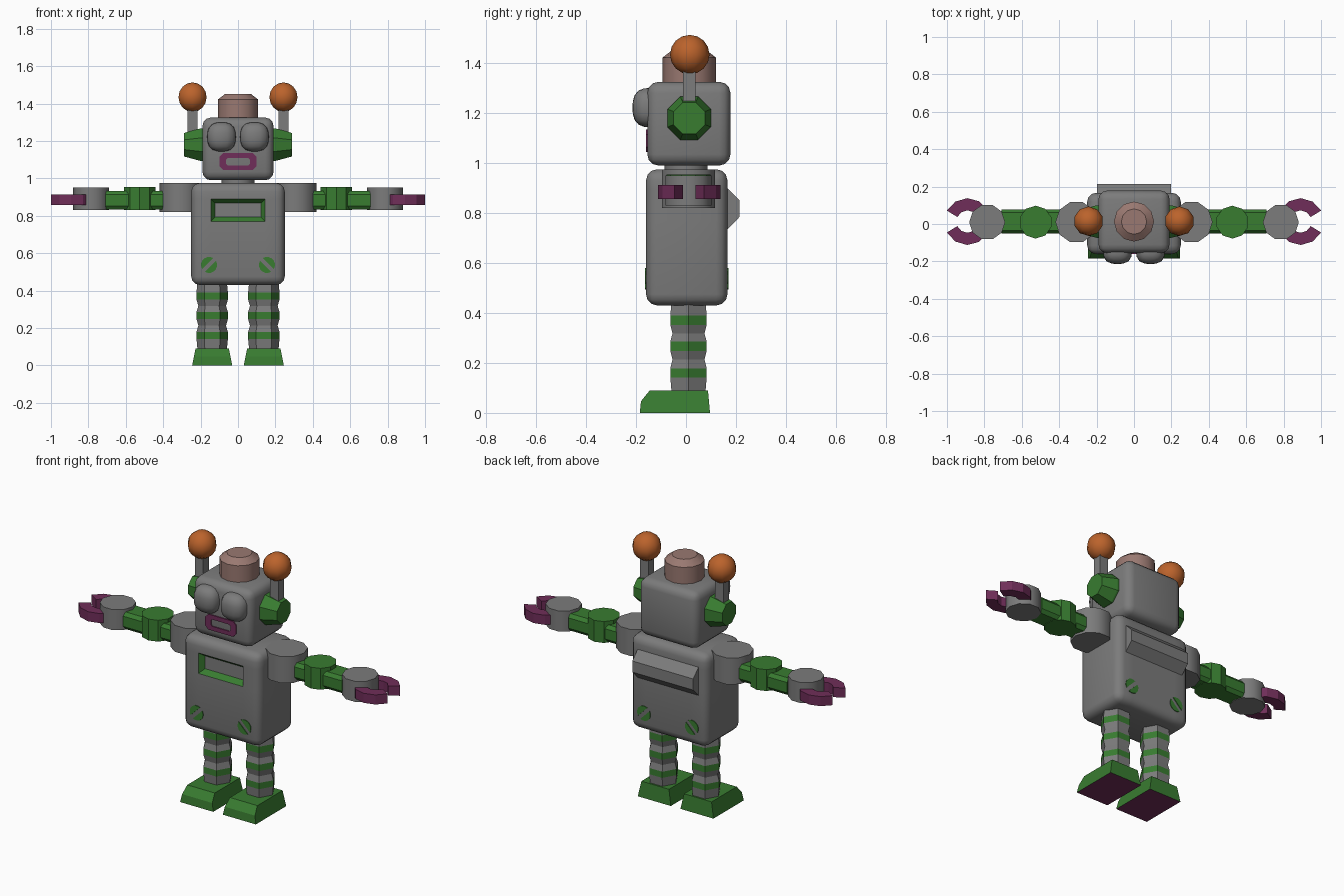
import bpy, bmesh, math
from mathutils import Vector

if "Cube" in bpy.data.objects:
    bpy.data.objects.remove(bpy.data.objects["Cube"])


def material(name, rgb):
    m = bpy.data.materials.new(name)
    m.diffuse_color = (*rgb, 1)
    m.use_nodes = True
    m.node_tree.nodes["Principled BSDF"].inputs["Base Color"].default_value = m.diffuse_color
    return m


GREY = material("grey_metal", (0.2, 0.2, 0.2))
GREEN = material("green", (0.04, 0.2, 0.03))
PURPLE = material("purple", (0.16, 0.027, 0.1))
ORANGE = material("orange", (0.5, 0.125, 0.025))
PINK = material("dusty_pink", (0.32, 0.19, 0.165))
CY = 0.013  # shared depth centre of head fittings and arms


def finish(name, bm, mats, smooth=None):
    bmesh.ops.recalc_face_normals(bm, faces=bm.faces[:])
    me = bpy.data.meshes.new(name)
    bm.to_mesh(me)
    bm.free()
    ob = bpy.data.objects.new(name, me)
    bpy.context.collection.objects.link(ob)
    for m in mats:
        me.materials.append(m)
    if smooth:
        bpy.ops.object.select_all(action='DESELECT')
        ob.select_set(True)
        bpy.context.view_layer.objects.active = ob
        bpy.ops.object.shade_smooth_by_angle(angle=math.radians(smooth))
    return ob


def ngon(cx, cy, r, n, phase=0.0):
    return [(cx + r * math.cos(phase + 2 * math.pi * i / n),
             cy + r * math.sin(phase + 2 * math.pi * i / n)) for i in range(n)]


def place(axis, p, t):
    return {'x': (t, p[0], p[1]), 'y': (p[0], t, p[1]), 'z': (p[0], p[1], t)}[axis]


def loft(bm, axis, sections):
    """Skin a closed solid through (position, outline) sections."""
    rings = [[bm.verts.new(place(axis, p, t)) for p in pts] for t, pts in sections]
    n = len(rings[0])
    for a, b in zip(rings, rings[1:]):
        for i in range(n):
            bm.faces.new((a[i], a[(i + 1) % n], b[(i + 1) % n], b[i]))
    bm.faces.new(rings[0])
    bm.faces.new(rings[-1])


def solid(name, axis, sections, mat, smooth=None):
    bm = bmesh.new()
    loft(bm, axis, sections)
    return finish(name, bm, [mat], smooth)


def prism(name, axis, pts, lo, hi, mat, smooth=None):
    return solid(name, axis, [(lo, pts), (hi, pts)], mat, smooth)


def rounded_box(lo, hi, radius, segments=3):
    bm = bmesh.new()
    bmesh.ops.create_cube(bm, size=1)
    lo, hi = Vector(lo), Vector(hi)
    for v in bm.verts:
        v.co = Vector([(lo[i] + hi[i]) / 2 + v.co[i] * (hi[i] - lo[i]) for i in range(3)])
    bmesh.ops.bevel(bm, geom=bm.edges[:], offset=radius, segments=segments,
                    profile=0.5, affect='EDGES')
    return bm


def rect(x0, x1, y0, y1):
    return [(x0, y0), (x1, y0), (x1, y1), (x0, y1)]


# Torso with a sloped green recess in the chest
bm = rounded_box((-0.25, -0.16, 0.43), (0.25, 0.166, 0.975), 0.045)
for co, no in (((-0.145, 0, 0), (1, 0, 0)), ((0.145, 0, 0), (1, 0, 0)),
               ((0, 0, 0.77), (0, 0, 1)), ((0, 0, 0.89), (0, 0, 1))):
    bmesh.ops.bisect_plane(bm, geom=bm.verts[:] + bm.edges[:] + bm.faces[:],
                           plane_co=co, plane_no=no)
bm.normal_update()
panel = [f for f in bm.faces if f.normal.y < -0.99 and abs(f.calc_center_median().x) < 0.1
         and 0.77 < f.calc_center_median().z < 0.89]
rim = bmesh.ops.inset_individual(bm, faces=panel, thickness=0.032, depth=-0.03)
for f in rim['faces']:
    f.material_index = 1
finish("torso", bm, [GREY, GREEN], 35)

# Slotted screws on the front and back of the torso
for s in (-1, 1):
    for side, y in (("front", -0.16), ("back", 0.166)):
        d = -0.005 if side == "front" else 0.005
        bm = bmesh.new()
        for half in (0, math.pi):
            a0 = math.asin(0.25)
            pts = []
            for i in range(8):
                a = a0 + (math.pi - 2 * a0) * i / 7 + math.pi / 4 + half
                pts.append((s * (-0.155 + 0.043 * math.cos(a)), 0.537 + 0.043 * math.sin(a)))
            loft(bm, 'y', [(y - d, pts), (y + d * 0.8, pts)])
        finish(f"{side}_screw", bm, [GREEN])

# Back pack, neck
prism("back_panel", 'x', [(0.15, 0.9), (0.166, 0.9), (0.215, 0.85), (0.215, 0.785),
                          (0.166, 0.735), (0.15, 0.735)], -0.197, 0.197, GREY)
prism("neck", 'z', ngon(0, 0, 0.087, 12), 0.95, 1.01, GREY, 35)

# Head and cap
finish("head", rounded_box((-0.19, -0.155, 0.99), (0.19, 0.178, 1.325), 0.045), [GREY], 35)
solid("head_cap", 'z', [(1.3, ngon(0, CY, 0.107, 12)), (1.422, ngon(0, CY, 0.107, 12)),
                        (1.452, ngon(0, CY, 0.068, 12))], PINK, 35)


# Mouth ring
def mouth_outline(w, h, c):
    return [(-w + c, -h), (w - c, -h), (w, -h + c), (w, h - c),
            (w - c, h), (-w + c, h), (-w, h - c), (-w, -h + c)]


bm = bmesh.new()
loops = [[bm.verts.new((x, y, z + 1.09)) for x, z in mouth_outline(*dims)]
         for dims, y in (((0.1, 0.045, 0.02), -0.15), ((0.1, 0.045, 0.02), -0.161),
                         ((0.063, 0.02, 0.008), -0.161), ((0.063, 0.02, 0.008), -0.15))]
for k in range(4):
    a, b = loops[k], loops[(k + 1) % 4]
    for i in range(8):
        j = (i + 1) % 8
        bm.faces.new((a[i], a[j], b[j], b[i]))
finish("mouth", bm, [PURPLE])

FOOT = ((-0.185, 0.0), (-0.18, 0.047), (-0.145, 0.09), (0.088, 0.09), (0.096, 0.0))

for s in (-1, 1):
    # Eyes: squared-off, flattened spheres
    bm = bmesh.new()
    bmesh.ops.create_uvsphere(bm, u_segments=16, v_segments=10, radius=1)
    for v in bm.verts:
        x, y, z = v.co
        k = (abs(x) ** 2.7 + abs(z) ** 2.7 + abs(y) ** 2.7) ** (-1 / 2.7)
        v.co = (s * 0.088 + x * k * 0.077, -0.147 + y * k * 0.067, 1.222 + z * k * 0.078)
    finish("eye", bm, [GREY], 60)

    # Ears, antenna stems and balls
    solid("ear", 'x', [(s * 0.17, ngon(CY, 1.18, 0.094, 8, math.pi / 8)),
                       (s * 0.2, ngon(CY, 1.18, 0.094, 8, math.pi / 8)),
                       (s * 0.288, ngon(CY, 1.18, 0.068, 8, math.pi / 8))], GREEN)
    prism("antenna_stem", 'z', rect(s * 0.243 - 0.027, s * 0.243 + 0.027, CY - 0.026, CY + 0.026),
          1.2, 1.39, GREY)
    bm = bmesh.new()
    bmesh.ops.create_uvsphere(bm, u_segments=10, v_segments=8, radius=0.079)
    bmesh.ops.translate(bm, verts=bm.verts[:], vec=(s * 0.243, CY + 0.002, 1.434))
    finish("antenna_ball", bm, [ORANGE], 45)

    # Arms: round joints linked by a chamfered bar
    prism("shoulder", 'z', ngon(s * 0.308, 0.01, 0.112, 10), 0.82, 0.975, GREY, 40)
    bar = [(CY + u * 0.064, 0.883 + w * 0.05) for u, w in
           ((-1, -0.6), (-0.75, -1), (0.75, -1), (1, -0.6), (1, 0.6), (0.75, 1), (-0.75, 1), (-1, 0.6))]
    prism("arm_bar", 'x', bar, s * 0.35, s * 0.708, GREEN)
    prism("elbow", 'z', ngon(s * 0.526, 0.01, 0.088, 10, math.pi / 2), 0.83, 0.955, GREEN)
    prism("wrist", 'z', ngon(s * 0.785, 0.01, 0.096, 10), 0.83, 0.95, GREY, 40)

    # Claws: two curved pincers per hand
    for t in (-1, 1):
        arc = []
        for r, a0, a1 in ((0.125, 28, 150), (0.06, 156, 24)):
            for i in range(5):
                a = math.radians(a0 + (a1 - a0) * i / 4)
                arc.append((s * (0.89 + r * math.cos(a)), CY + t * r * math.sin(a)))
        prism("claw", 'z', arc, 0.857, 0.913, PURPLE)

    # Legs: hexagonal, ribbed, with green bands
    cx = s * 0.138
    ribs = [(0.07, 0.077), (0.142, 0.084), (0.178, 0.084), (0.213, 0.074), (0.248, 0.084),
            (0.285, 0.084), (0.318, 0.074), (0.352, 0.084), (0.39, 0.084), (0.45, 0.078)]
    bm = bmesh.new()
    loft(bm, 'z', [(z, ngon(cx, 0.01, r, 6)) for z, r in ribs])
    for f in bm.faces:
        z = f.calc_center_median().z
        f.material_index = int(any(abs(z - b) < 0.01 for b in (0.16, 0.267, 0.371)))
    finish("leg", bm, [GREY, GREEN])

    # Feet: sloped sides, purple soles
    bm = bmesh.new()
    loft(bm, 'x', [(cx + e, [(y, z) for y, z in FOOT]) for e in (-1, 1)])
    for v in bm.verts:
        side = 1 if v.co.x > cx else -1
        v.co.x = cx + side * (0.107 - 0.018 * v.co.z / 0.09)
    for f in bm.faces:
        f.material_index = int(f.calc_center_median().z < 0.001)
    finish("foot", bm, [GREEN, PURPLE])
